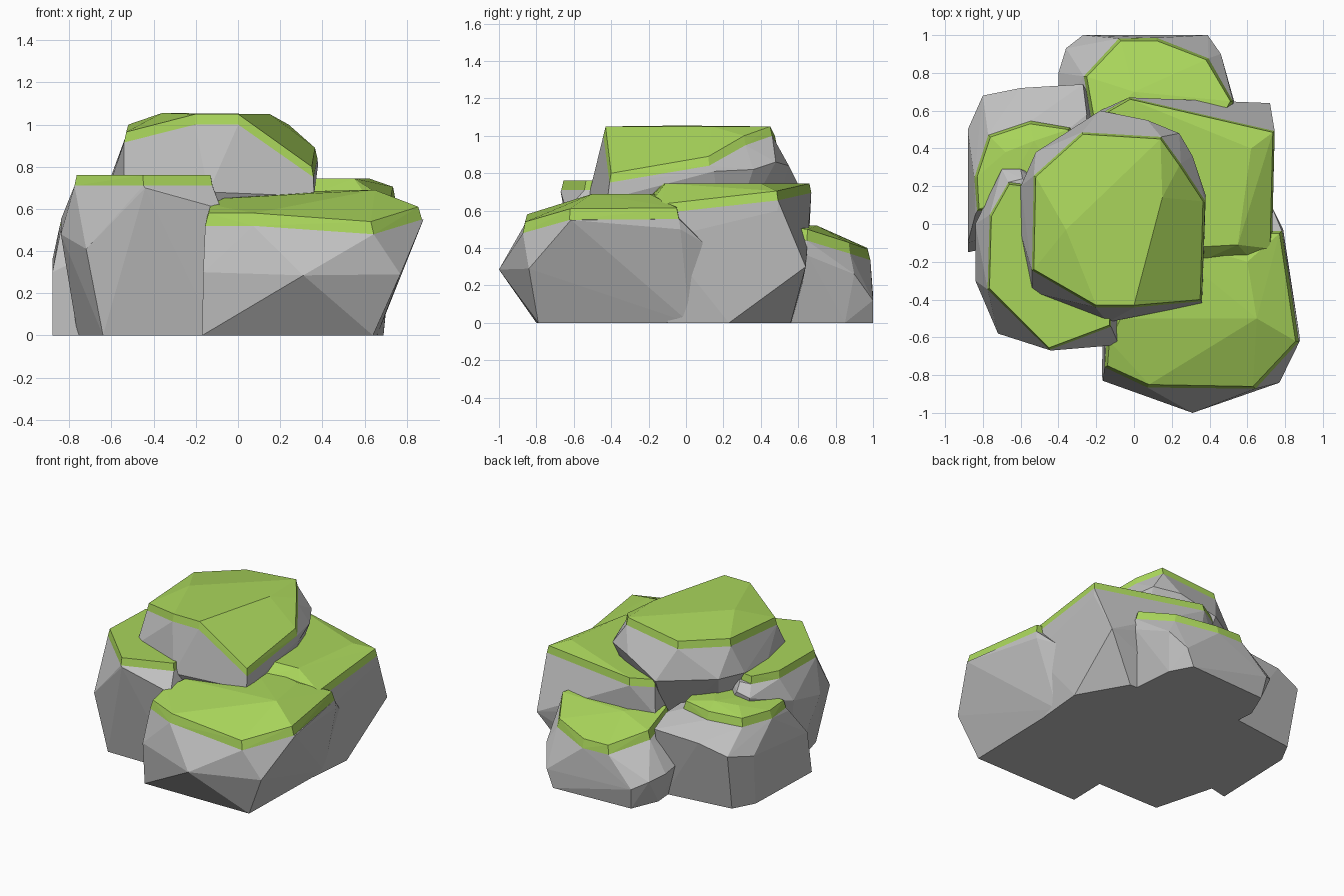
import bpy, bmesh
from mathutils import Vector


def material(name, rgb):
    m = bpy.data.materials.new(name)
    m.diffuse_color = (*rgb, 1)
    return m


STONE = material("grey_stone", (0.53, 0.53, 0.53))
MOSS = material("green_moss", (0.40, 0.67, 0.105))


def hull(name, points, mat):
    """Faceted convex solid around a few points."""
    bm = bmesh.new()
    for p in points:
        bm.verts.new(p)
    res = bmesh.ops.convex_hull(bm, input=bm.verts[:])
    junk = {g for g in res["geom_interior"] + res["geom_unused"]
            if isinstance(g, bmesh.types.BMVert)}
    bmesh.ops.delete(bm, geom=list(junk), context='VERTS')
    bmesh.ops.dissolve_limit(bm, angle_limit=0.03, verts=bm.verts[:], edges=bm.edges[:])
    bmesh.ops.recalc_face_normals(bm, faces=bm.faces[:])
    me = bpy.data.meshes.new(name)
    bm.to_mesh(me)
    bm.free()
    me.materials.append(mat)
    ob = bpy.data.objects.new(name, me)
    bpy.context.collection.objects.link(ob)


def boulder(name, base, base_z, sides, rim, crest=(), drop=0.06, flare=0.018):
    """Stone body under a moss cap: the cap edge flares out and drops from the rim."""
    rim = [Vector(p) for p in rim]
    c = sum(rim, Vector()) / len(rim)
    lower = []
    for p in rim:
        d = p - c
        d.z = 0
        lower.append(p + d.normalized() * flare - Vector((0, 0, drop)))
    hull(name + "_stone", [(x, y, base_z) for x, y in base] + list(sides) + lower, STONE)
    hull(name + "_moss", lower + rim + list(crest), MOSS)


# Tall boulder on top
boulder("top_boulder",
        [(-0.35, -0.3), (0.15, -0.3), (0.2, 0.2), (-0.15, 0.4), (-0.4, 0.2)], 0.35,
        [(-0.6, -0.05, 0.74), (-0.6, 0.2, 0.76), (-0.52, 0.38, 0.76), (-0.18, 0.6, 0.74),
         (0.07, 0.55, 0.84), (0.24, 0.48, 0.86), (0.31, 0.36, 0.82), (0.38, 0.15, 0.81),
         (0.36, -0.42, 0.66), (-0.14, -0.52, 0.68), (-0.54, -0.36, 0.72)],
        [(-0.53, -0.24, 0.965), (-0.2, -0.43, 1.05), (0, -0.43, 1.05), (0.35, -0.4, 0.8),
         (0.365, 0.12, 0.89), (0.24, 0.31, 1.0), (0.14, 0.45, 1.05), (-0.27, 0.475, 1.0),
         (-0.52, 0.25, 1.0)],
        [(-0.36, -0.03, 1.055), (0.15, 0.14, 1.05)], drop=0.05, flare=0.012)

# Front right boulder
boulder("front_right_boulder",
        [(-0.17, -0.8), (0.64, -0.79), (0.66, 0.02), (-0.15, 0.1)], 0,
        [(-0.165, -0.83, 0.3), (0.31, -1.0, 0.285), (0.77, -0.84, 0.29),
         (0.88, -0.615, 0.55), (0.79, -0.03, 0.5), (0.73, 0.09, 0.43)],
        [(-0.14, -0.75, 0.58), (0.08, -0.85, 0.58), (0.63, -0.86, 0.54), (0.855, -0.62, 0.61),
         (0.77, -0.05, 0.615), (0.1, -0.05, 0.68), (-0.07, -0.5, 0.65), (-0.13, -0.62, 0.62)],
        [(0.65, -0.5, 0.69), (0.6, -0.2, 0.69)])

# Front left boulder
boulder("front_left_boulder",
        [(-0.64, -0.54), (-0.1, -0.54), (-0.1, 0.1), (-0.6, 0.2), (-0.76, -0.1)], 0,
        [(-0.84, -0.3, 0.48), (-0.72, -0.58, 0.41), (-0.44, -0.67, 0.7), (-0.08, -0.64, 0.6),
         (-0.84, 0.0, 0.55), (-0.7, 0.29, 0.64), (-0.6, 0.29, 0.66), (-0.59, 0.24, 0.71)],
        [(-0.765, -0.34, 0.76), (-0.45, -0.655, 0.76), (-0.13, -0.535, 0.76),
         (-0.13, -0.2, 0.76), (-0.58, 0.2, 0.755), (-0.66, 0.21, 0.755), (-0.755, 0.04, 0.755)],
        drop=0.05, flare=0.012)

# Back right boulder
boulder("back_right_boulder",
        [(0.66, -0.1), (0.69, 0.23), (0.5, 0.56), (-0.1, 0.58), (-0.2, 0.0)], 0,
        [(0.72, 0.64, 0.3), (0.745, 0.49, 0.6), (0.73, -0.13, 0.45), (-0.18, 0.6, 0.5),
         (0, 0.66, 0.5)],
        [(0.3, -0.22, 0.65), (0.63, -0.2, 0.63), (0.72, -0.13, 0.635), (0.735, 0.485, 0.705),
         (-0.02, 0.66, 0.745), (-0.16, 0.58, 0.74), (-0.05, 0.1, 0.74)],
        [(0.37, -0.12, 0.745), (0.55, -0.11, 0.745), (0.62, 0.4, 0.745)],
        drop=0.05, flare=0.012)

# Back left boulder
boulder("back_left_boulder",
        [(-0.88, -0.15), (-0.86, 0.45), (-0.78, 0.6), (-0.3, 0.66), (-0.1, 0.4), (-0.2, 0.0)], 0,
        [(-0.88, -0.1, 0.3), (-0.88, 0.5, 0.36), (-0.8, 0.68, 0.4), (-0.6, 0.72, 0.46),
         (-0.27, 0.74, 0.48), (-0.25, 0.58, 0.53), (-0.84, 0.05, 0.5)],
        [(-0.82, 0.08, 0.58), (-0.83, 0.25, 0.575), (-0.76, 0.46, 0.58), (-0.55, 0.53, 0.6),
         (-0.35, 0.5, 0.61), (-0.3, 0.1, 0.64)],
        [(-0.7, 0.15, 0.62), (-0.68, 0.38, 0.62), (-0.53, 0.44, 0.635)],
        drop=0.055, flare=0.016)

# Low boulder at the back
boulder("rear_boulder",
        [(-0.33, 0.78), (-0.25, 0.97), (0.34, 1.0), (0.42, 0.85), (0.46, 0.4), (-0.3, 0.4)], 0,
        [(-0.4, 0.8, 0.22), (-0.4, 0.6, 0.25), (-0.36, 0.93, 0.2), (-0.27, 1.0, 0.15),
         (0.39, 1.0, 0.12), (0.46, 0.9, 0.26), (0.53, 0.65, 0.36), (0.5, 0.4, 0.4)],
        [(-0.25, 0.78, 0.48), (-0.07, 0.97, 0.4), (0.12, 0.97, 0.395), (0.38, 0.87, 0.43),
         (0.51, 0.65, 0.5), (0.4, 0.45, 0.53), (-0.2, 0.5, 0.53)],
        [(0.0, 0.7, 0.52)], drop=0.06, flare=0.016)
